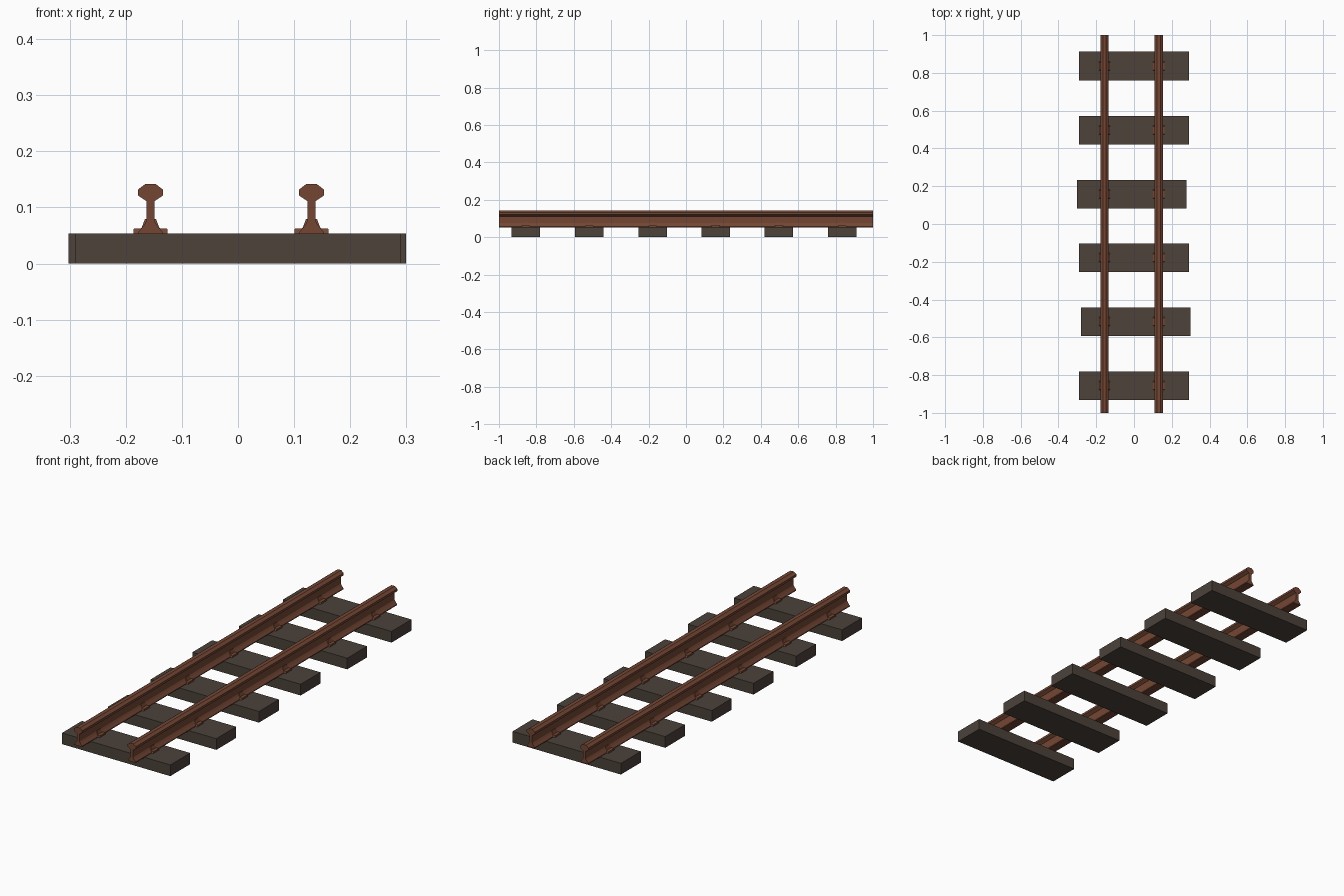
import bpy, bmesh

if "Cube" in bpy.data.objects:
    bpy.data.objects.remove(bpy.data.objects["Cube"])

def material(name, rgb):
    m = bpy.data.materials.new(name)
    m.diffuse_color = (*rgb, 1)
    m.use_nodes = True
    m.node_tree.nodes["Principled BSDF"].inputs["Base Color"].default_value = m.diffuse_color
    return m

WOOD = material("dark_wood", (0.072, 0.054, 0.042))
RUST = material("rusty_steel", (0.175, 0.062, 0.034))

def extrude_profile(name, half, x, y0, y1, mat, taper=0.0):
    """Mirror a half outline (x, z), top to bottom, and sweep it along y."""
    outline = half + [(-px, pz) for px, pz in reversed(half)]
    top = max(p[1] for p in half)
    low = min(p[1] for p in half)
    bm = bmesh.new()
    rings = []
    for y, s in ((y0, 1), (y1, -1)):
        rings.append([bm.verts.new((x + px, y + s * taper * (pz - low) / (top - low), pz))
                      for px, pz in outline])
    n = len(outline)
    for i in range(n):
        j = (i + 1) % n
        bm.faces.new((rings[0][i], rings[0][j], rings[1][j], rings[1][i]))
    bm.faces.new(rings[0])
    bm.faces.new(rings[1][::-1])
    bmesh.ops.recalc_face_normals(bm, faces=bm.faces[:])
    me = bpy.data.meshes.new(name)
    bm.to_mesh(me)
    bm.free()
    me.materials.append(mat)
    ob = bpy.data.objects.new(name, me)
    bpy.context.collection.objects.link(ob)

RAIL_X = (-0.156, 0.131)
TIES = [(-0.856, 0), (-0.517, 0.009), (-0.178, 0), (0.158, -0.012), (0.497, 0), (0.836, 0)]

rail = [(0.009, 0.142), (0.022, 0.132), (0.022, 0.121), (0.007, 0.111),
        (0.007, 0.076), (0.012, 0.068), (0.021, 0.057), (0.021, 0.053)]
clip = [(0.010, 0.079), (0.016, 0.063), (0.030, 0.062), (0.030, 0.054)]

# Wooden ties, two slightly shifted sideways
for i, (y, dx) in enumerate(TIES):
    extrude_profile(f"tie_{i + 1}", [(0.29, 0.054), (0.29, 0.0)], dx, y - 0.076, y + 0.076, WOOD)

# Rails, with a clip where each crosses a tie
for side, x in zip(("left", "right"), RAIL_X):
    extrude_profile(f"{side}_rail", rail, x, -1, 1, RUST)
    for i, (y, dx) in enumerate(TIES):
        extrude_profile(f"{side}_clip_{i + 1}", clip, x, y - 0.024, y + 0.024, RUST, 0.012)
